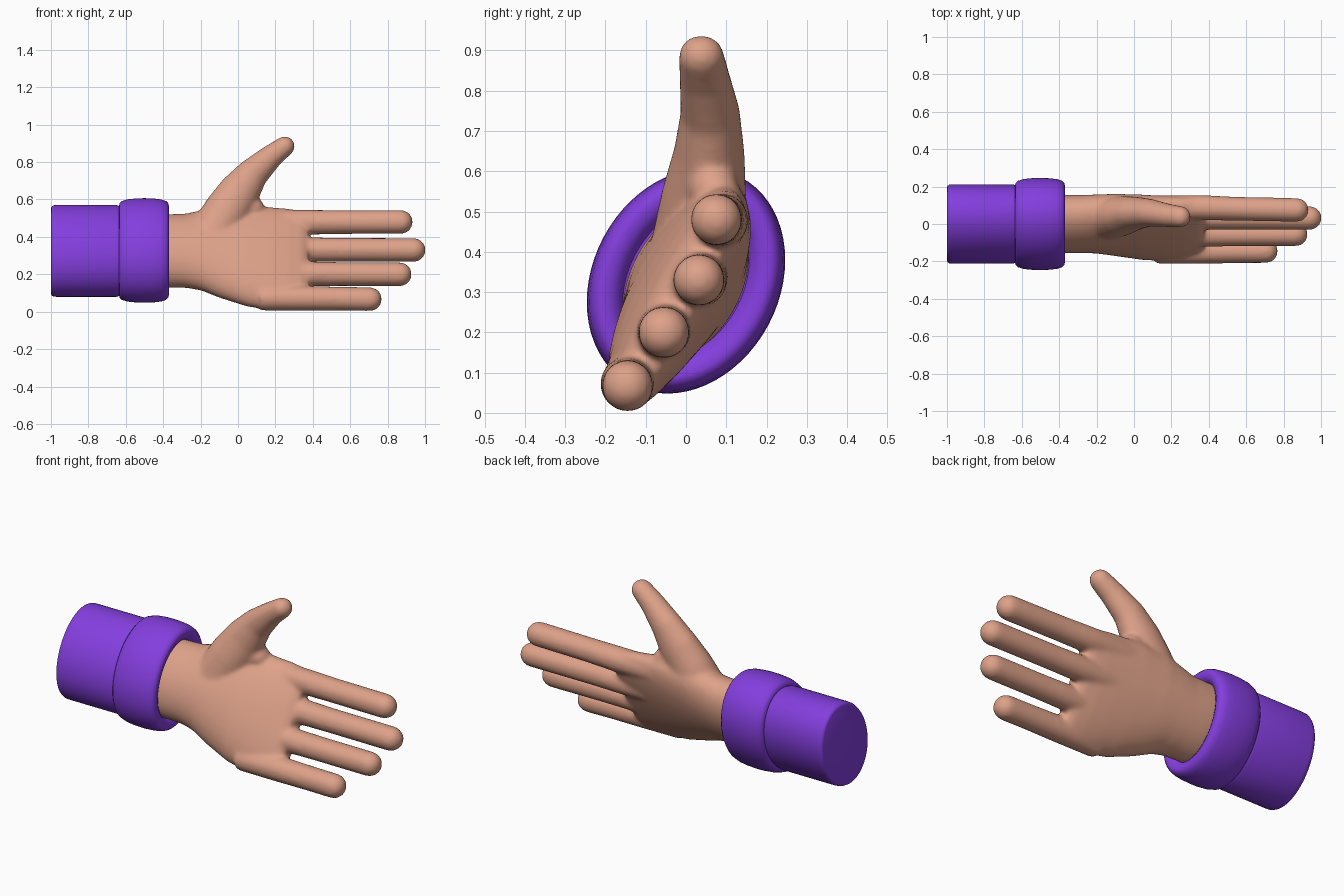
import bpy, bmesh, math
from mathutils import Vector

if "Cube" in bpy.data.objects:
    bpy.data.objects.remove(bpy.data.objects["Cube"])

TILT = math.radians(28)                                  # roll of the whole hand about x
U = Vector((0, math.sin(TILT), math.cos(TILT)))          # across the palm
V = Vector((0, math.cos(TILT), -math.sin(TILT)))         # through the palm
Y = Vector((0, 1, 0))


def material(name, rgb):
    m = bpy.data.materials.new(name)
    m.diffuse_color = (*rgb, 1)
    m.use_nodes = True
    m.node_tree.nodes["Principled BSDF"].inputs["Base Color"].default_value = m.diffuse_color
    return m


skin = material("skin", (0.73, 0.36, 0.25))
purple = material("purple cloth", (0.23, 0.048, 0.73))


def ring(c, p, q, a, b, e=2.0, n=48):
    """Superellipse ring around c with axes p (half size a) and q (half size b)."""
    pts = []
    for i in range(n):
        t = 2 * math.pi * i / n
        ct, st = math.cos(t), math.sin(t)
        pts.append(Vector(c) + p * math.copysign(abs(ct) ** (2 / e), ct) * a
                   + q * math.copysign(abs(st) ** (2 / e), st) * b)
    return pts


def loft(bm, rings):
    """Skin a list of rings and close both ends."""
    vs = [[bm.verts.new(p) for p in r] for r in rings]
    n = len(vs[0])
    faces = []
    for r, s in zip(vs, vs[1:]):
        for i in range(n):
            j = (i + 1) % n
            faces.append(bm.faces.new((r[i], r[j], s[j], s[i])))
    faces.append(bm.faces.new(vs[0][::-1]))
    faces.append(bm.faces.new(vs[-1]))
    bmesh.ops.recalc_face_normals(bm, faces=faces)


def digit(bm, pts):
    """Tapered tube with a round tip; pts are (x, y, z, in-plane radius, y radius)."""
    rings = []
    cs = [Vector(p[:3]) for p in pts]
    for i, p in enumerate(pts):
        d = (cs[min(i + 1, len(cs) - 1)] - cs[max(i - 1, 0)]).normalized()
        side = d.cross(Y).normalized()
        q = side.cross(d).normalized()
        rings.append(ring(cs[i], side, q, p[3], p[4]))
    r, ry = pts[-1][3:]
    for k in range(1, 9):
        t = math.radians(k * 10.8)
        rings.append(ring(cs[-1] + d * r * math.sin(t), side, q,
                          r * math.cos(t), ry * math.cos(t)))
    loft(bm, rings)


def finish(bm, name, mat):
    me = bpy.data.meshes.new(name)
    bm.to_mesh(me)
    bm.free()
    ob = bpy.data.objects.new(name, me)
    bpy.context.collection.objects.link(ob)
    me.materials.append(mat)
    return ob


# Hand: palm, fingers and thumb, fused into one soft skin
bm = bmesh.new()
palm = [  # x, y, z, half width, half thickness, squareness
    (-0.55, 0.0, 0.325, 0.207, 0.138, 2),
    (-0.37, 0.0, 0.325, 0.210, 0.138, 2),
    (-0.28, 0.0, 0.326, 0.213, 0.134, 2),
    (-0.20, 0.0, 0.328, 0.232, 0.130, 2),
    (-0.10, -0.005, 0.318, 0.268, 0.124, 2),
    (0.05, -0.018, 0.298, 0.300, 0.113, 2.1),
    (0.18, -0.024, 0.283, 0.306, 0.098, 2.2),
    (0.27, -0.022, 0.279, 0.303, 0.083, 2.3),
    (0.34, -0.020, 0.276, 0.295, 0.066, 2.3),
    (0.375, -0.018, 0.275, 0.270, 0.046, 2.3)]
loft(bm, [ring((x, y, z), U, V, a, b, e) for x, y, z, a, b, e in palm])

fingers = [  # tip x, tip y, tip z, base y, base z
    (0.935, 0.075, 0.480, 0.088, 0.478),
    (1.004, 0.032, 0.330, 0.036, 0.332),
    (0.930, -0.055, 0.200, -0.055, 0.203),
    (0.770, -0.145, 0.067, -0.146, 0.072)]
for x, y, z, by, bz in fingers:
    r = 0.064
    digit(bm, [(0.12, by, bz, 0.066, 0.066), (0.36, by, bz, 0.067, 0.067),
               (0.55, (y + by) / 2, (z + bz) / 2, r, r), (x - r, y, z, r, r)])

# Thumb, rising from the heel of the palm
digit(bm, [(-0.14, 0.03, 0.40, 0.13, 0.12), (-0.06, 0.045, 0.54, 0.122, 0.105),
           (0.01, 0.058, 0.645, 0.110, 0.088), (0.085, 0.060, 0.745, 0.084, 0.074),
           (0.18, 0.046, 0.832, 0.064, 0.063), (0.25, 0.038, 0.885, 0.054, 0.057)])
# Web between thumb and index finger
digit(bm, [(0.00, 0.06, 0.55, 0.08, 0.07), (0.08, 0.07, 0.555, 0.06, 0.062)])

hand = finish(bm, "hand", skin)
rm = hand.modifiers.new("fuse", 'REMESH')
rm.mode = 'VOXEL'
rm.voxel_size = 0.01
rm.use_smooth_shade = True
sm = hand.modifiers.new("soften", 'SMOOTH')
sm.factor = 0.5
sm.iterations = 16


def tube(name, profile, a, b, zc):
    """Tilted oval tube along x; profile is (x, inset from the full size)."""
    bm = bmesh.new()
    loft(bm, [ring((x, 0, zc), U, V, a - s, b - s, 2, 64) for x, s in profile])
    ob = finish(bm, name, purple)
    bpy.ops.object.select_all(action='DESELECT')
    ob.select_set(True)
    bpy.context.view_layer.objects.active = ob
    bpy.ops.object.shade_smooth_by_angle(angle=math.radians(40))


# Sleeve
tube("sleeve", [(-1.0, 0.016), (-0.996, 0.007), (-0.985, 0.001), (-0.97, 0),
                (-0.65, 0), (-0.64, 0.003), (-0.62, 0.012)], 0.257, 0.198, 0.325)

# Rolled cuff with a shallow recess around the wrist
tube("cuff", [(-0.636, 0.045), (-0.634, 0.028), (-0.622, 0.016), (-0.59, 0.006),
              (-0.54, 0.001), (-0.50, 0), (-0.45, 0.002), (-0.41, 0.007),
              (-0.385, 0.015), (-0.373, 0.027), (-0.370, 0.040), (-0.374, 0.060),
              (-0.385, 0.078), (-0.41, 0.090)], 0.2915, 0.232, 0.3275)
